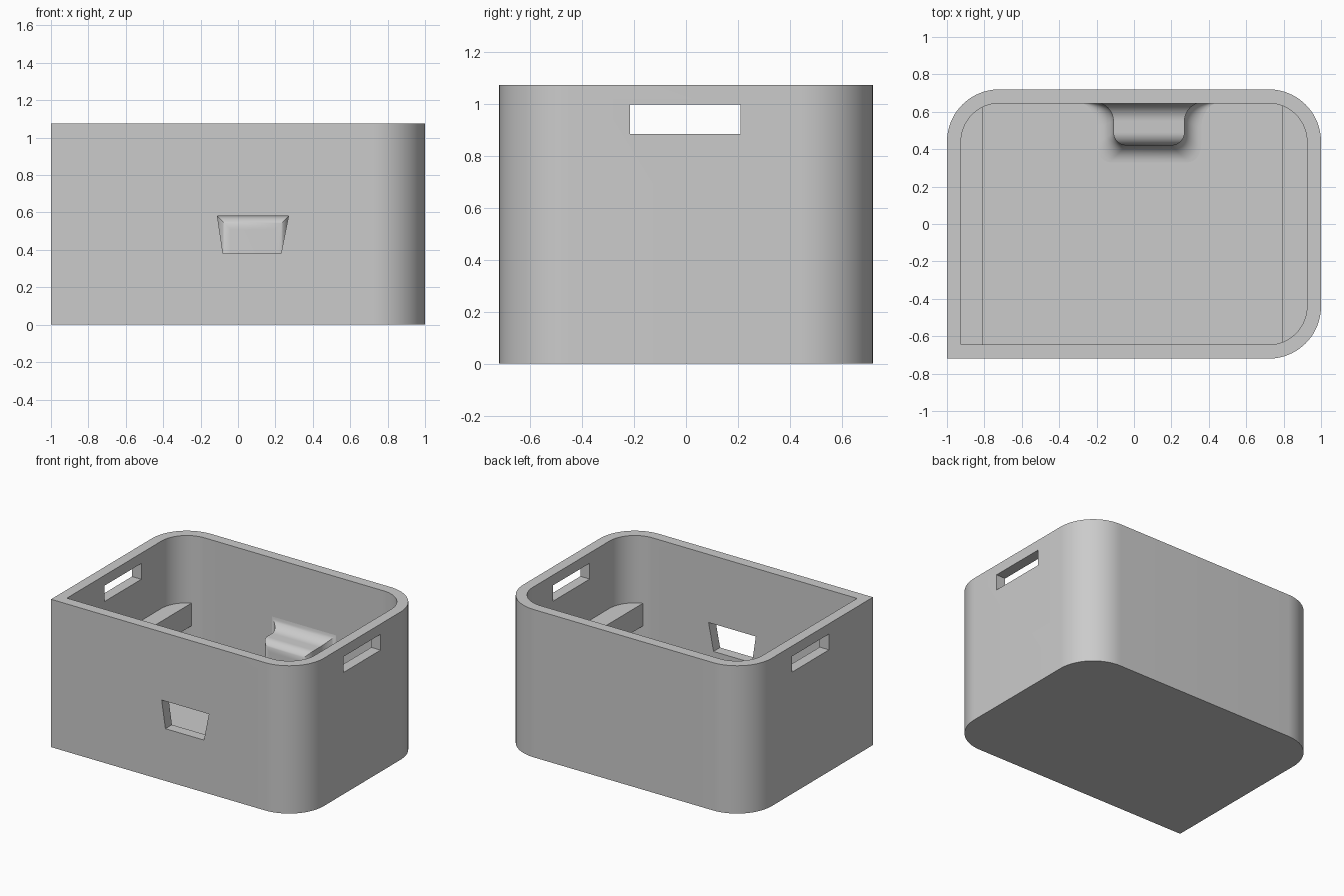
import bpy, bmesh, math
from mathutils import Vector

if "Cube" in bpy.data.objects:
    bpy.data.objects.remove(bpy.data.objects["Cube"], do_unlink=True)

grey = bpy.data.materials.new("plain grey")
grey.use_nodes = True
color = (0.6, 0.6, 0.6, 1)
grey.diffuse_color = color
grey.node_tree.nodes["Principled BSDF"].inputs["Base Color"].default_value = color

FLOOR, HEIGHT = 0.075, 1.075


def finish(bm, name):
    bmesh.ops.recalc_face_normals(bm, faces=bm.faces)
    mesh = bpy.data.meshes.new(name)
    bm.to_mesh(mesh)
    bm.free()
    mesh.materials.append(grey)
    obj = bpy.data.objects.new(name, mesh)
    bpy.context.collection.objects.link(obj)
    return obj


def smooth(obj):
    bpy.ops.object.select_all(action='DESELECT')
    obj.select_set(True)
    bpy.context.view_layer.objects.active = obj
    bpy.ops.object.shade_smooth_by_angle(angle=math.radians(35))


def prism(points, offset):
    """Extrude a closed outline of 3D points along an offset."""
    bm = bmesh.new()
    face = bm.faces.new([bm.verts.new(p) for p in points])
    ext = bmesh.ops.extrude_face_region(bm, geom=[face])
    verts = [v for v in ext["geom"] if isinstance(v, bmesh.types.BMVert)]
    bmesh.ops.translate(bm, verts=verts, vec=offset)
    return bm


def outline(inset, z, steps=20):
    """Rectangle with three round corners and one square corner."""
    r = 0.28 - inset
    pts = [(-1 + inset, -0.72 + inset, z)]
    for cx, cy, start in ((0.72, -0.44, -90), (0.72, 0.44, 0), (-0.72, 0.44, 90)):
        for i in range(steps + 1):
            a = math.radians(start + 90 * i / steps)
            pts.append((cx + r * math.cos(a), cy + r * math.sin(a), z))
    return pts


def cut(obj, cutter):
    mod = obj.modifiers.new("cut", 'BOOLEAN')
    mod.operation, mod.solver, mod.object = 'DIFFERENCE', 'EXACT', cutter
    bpy.context.view_layer.objects.active = obj
    bpy.ops.object.modifier_apply(modifier=mod.name)
    bpy.data.objects.remove(cutter, do_unlink=True)


# Open bin body
body = finish(prism(outline(0, 0), (0, 0, HEIGHT)), "bin_body")
cut(body, finish(prism(outline(0.075, FLOOR), (0, 0, HEIGHT)), "cavity_cutter"))

# Hand slots through both end walls
slot = [(-1.2, -0.215, 0.885), (-1.2, 0.21, 0.885), (-1.2, 0.21, 1), (-1.2, -0.215, 1)]
cut(body, finish(prism(slot, (2.4, 0, 0)), "slot_cutter"))

# Tapered opening through the front wall
window = [(-0.08, -0.8, 0.38), (0.23, -0.8, 0.38), (0.27, -0.8, 0.58), (-0.11, -0.8, 0.58)]
cut(body, finish(prism(window, (0, 0.3, 0)), "window_cutter"))
smooth(body)

# Inner rails following the rounded end walls
for name, x, side in (("right_rail", -0.81, 1), ("left_rail", 0.79, -1)):
    bm = prism(outline(0.06, 0.42), (0, 0, 0.165))
    geom = bm.verts[:] + bm.edges[:] + bm.faces[:]
    res = bmesh.ops.bisect_plane(bm, geom=geom, plane_co=(x, 0, 0),
                                 plane_no=(side, 0, 0), clear_outer=True)
    edges = [e for e in res["geom_cut"] if isinstance(e, bmesh.types.BMEdge)]
    bmesh.ops.edgeloop_fill(bm, edges=edges)
    smooth(finish(bm, name))

# Flared bulge on the back wall: (outset, y) from the wall to the front
quarter = [math.radians(90 * i / 10) for i in range(11)]
profile = [(0.1 - 0.1 * math.sin(a), 0.55 + 0.1 * math.cos(a)) for a in quarter]
profile += [(-0.07 + 0.07 * math.cos(a), 0.49 - 0.07 * math.sin(a)) for a in quarter]

# Heights and outsets of the fillet where the bulge meets the floor
foot = [(FLOOR + 0.09 * (1 - math.cos(a)), 0.09 * (1 - math.sin(a))) for a in quarter]

bm = bmesh.new()
rings = []
for d, y in profile:
    depth = (0.65 - y) / 0.23
    left = [(-0.11 - d - e, y - e * depth, z) for z, e in foot]
    right = [(0.27 + d + e, y - e * depth, z) for z, e in reversed(foot)]
    top = [(-0.11 - d, y, 0.58 + d), (0.27 + d, y, 0.58 + d)]
    rings.append([bm.verts.new(p) for p in left + top + right])
for a, b in zip(rings, rings[1:]):
    for i in range(len(a) - 1):
        bm.faces.new((a[i], a[i + 1], b[i + 1], b[i]))
front = rings[-1]
for i in range(len(front) // 2 - 1):
    bm.faces.new((front[i], front[i + 1], front[-2 - i], front[-1 - i]))
bulge = finish(bm, "back_bulge")
# Make the open shell face into the bin
if sum(p.normal.y * p.area for p in bulge.data.polygons) > 0:
    bulge.data.flip_normals()
smooth(bulge)
